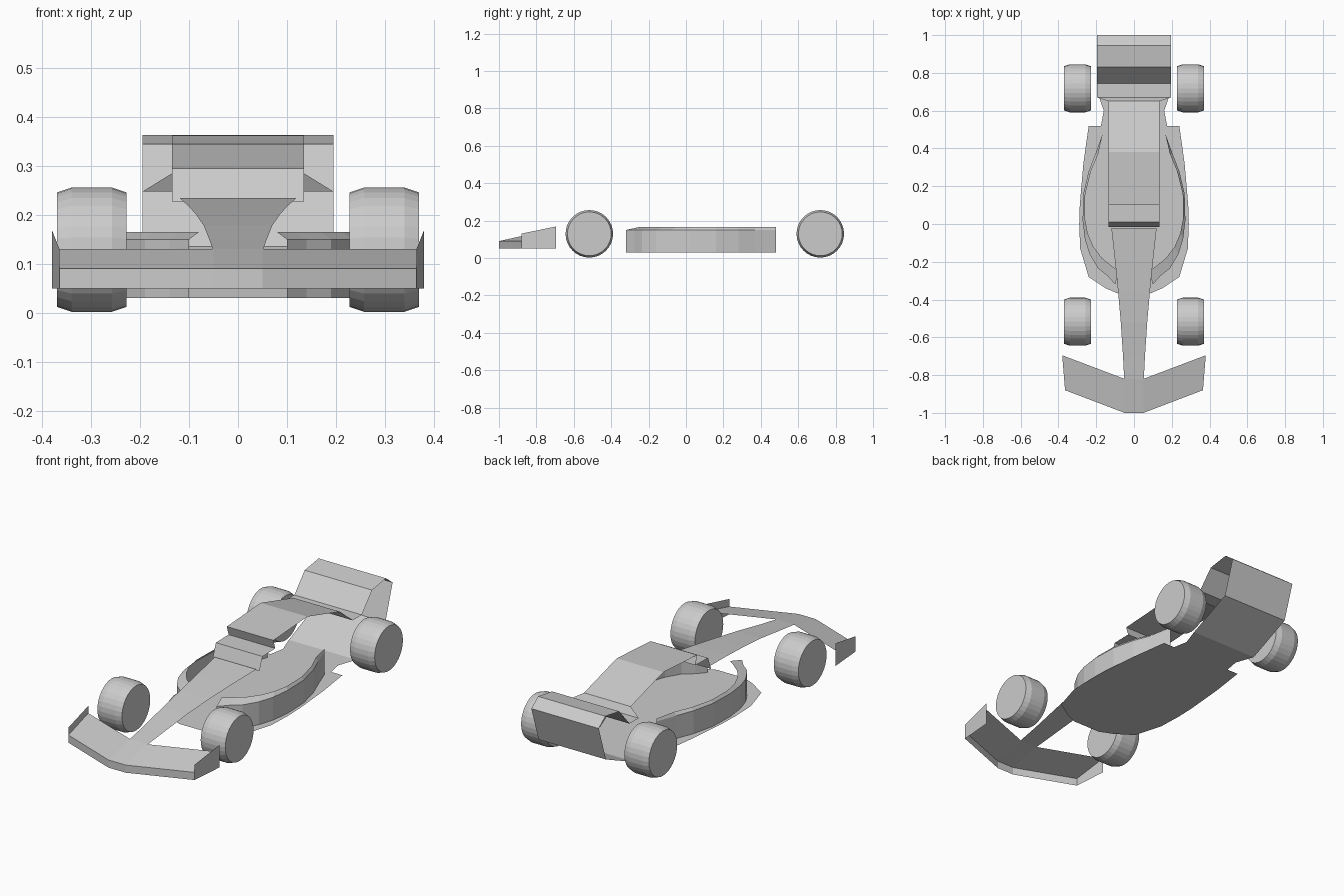
import bpy, bmesh, math

if "Cube" in bpy.data.objects:
    bpy.data.objects.remove(bpy.data.objects["Cube"])

paint = bpy.data.materials.new("light_grey")
paint.diffuse_color = (0.6, 0.6, 0.6, 1)
paint.use_nodes = True
paint.node_tree.nodes["Principled BSDF"].inputs["Base Color"].default_value = paint.diffuse_color


def build(name, verts, faces):
    mesh = bpy.data.meshes.new(name)
    mesh.from_pydata(verts, [], faces)
    mesh.materials.append(paint)
    obj = bpy.data.objects.new(name, mesh)
    bpy.context.collection.objects.link(obj)
    return obj


def ribbon(name, rows, flip=False):
    """Sheet spanning x from rows of (y, z, half width)."""
    verts = [(s * w, y, z) for y, z, w in rows for s in (-1, 1)]
    faces = [(2 * i, 2 * i + 1, 2 * i + 3, 2 * i + 2) for i in range(len(rows) - 1)]
    if flip:
        faces = [f[::-1] for f in faces]
    return build(name, verts, faces)


def strip(name, lines):
    """Sheet joining point lines of equal length, on one side of the car."""
    n = len(lines[0])
    faces = [(r * n + i, r * n + i + 1, (r + 1) * n + i + 1, (r + 1) * n + i)
             for r in range(len(lines) - 1) for i in range(n - 1)]
    return build(name, [p for line in lines for p in line], faces)


# Nose, cockpit step and engine deck, running on into the rear wing
ribbon("nose", [
    (-0.82, 0.13, 0.052), (-0.70, 0.148, 0.058), (-0.52, 0.178, 0.07),
    (-0.35, 0.20, 0.085), (-0.20, 0.217, 0.10), (-0.02, 0.235, 0.12)])
ribbon("cockpit_step", [
    (-0.015, 0.228, 0.135), (0.01, 0.295, 0.135), (0.115, 0.297, 0.135),
    (0.10, 0.345, 0.135)])
ribbon("engine_deck", [
    (0.10, 0.345, 0.135), (0.38, 0.362, 0.135), (0.65, 0.285, 0.135),
    (0.67, 0.248, 0.195)])
ribbon("rear_wing", [
    (0.67, 0.248, 0.195), (0.745, 0.248, 0.195), (0.83, 0.345, 0.195),
    (0.945, 0.363, 0.195), (1.0, 0.32, 0.195), (0.94, 0.135, 0.195)])

# Rear diffuser rising to the wing
ribbon("diffuser", [
    (0.52, 0.03, 0.175), (0.60, 0.03, 0.16), (0.70, 0.03, 0.195),
    (0.94, 0.135, 0.195)])

# Flat floor
ribbon("floor", [
    (-0.37, 0.03, 0.08), (-0.34, 0.03, 0.15), (-0.28, 0.03, 0.24),
    (-0.13, 0.03, 0.285), (0.0, 0.03, 0.29), (0.10, 0.03, 0.287),
    (0.32, 0.03, 0.268), (0.52, 0.03, 0.24)])

# Side pod plan curves: outer wall line and inner lip line
outer = [(0.10, -0.32), (0.14, -0.275), (0.19, -0.235), (0.235, -0.16), (0.26, -0.08),
         (0.272, 0.02), (0.268, 0.16), (0.24, 0.28), (0.205, 0.37), (0.165, 0.48)]
inner = [(0.08, -0.25), (0.115, -0.225), (0.17, -0.18), (0.215, -0.12), (0.245, -0.05),
         (0.26, 0.03), (0.258, 0.16), (0.228, 0.28), (0.19, 0.37), (0.165, 0.48)]

for s, side in ((-1, "left"), (1, "right")):
    order = 1 if s > 0 else -1
    strip("side_pod_" + side, [
        [(s * x, y, 0.03) for x, y in outer][::order],
        [(s * x, y, 0.15) for x, y in outer][::order],
        [(s * x, y, 0.165) for x, y in inner][::order]])
    # Swept front wing half with front fascia
    strip("front_wing_" + side, [
        [(0, -1, 0.05), (s * 0.05, -1, 0.05), (s * 0.365, -0.88, 0.05)][::order],
        [(0, -1, 0.09), (s * 0.05, -1, 0.09), (s * 0.365, -0.88, 0.09)][::order],
        [(0, -0.82, 0.13), (s * 0.05, -0.82, 0.13), (s * 0.38, -0.695, 0.13)][::order]])
    # Upright plate at the wing tip
    strip("wing_endplate_" + side, [
        [(s * 0.365, -0.88, 0.05), (s * 0.38, -0.695, 0.05)][::order],
        [(s * 0.365, -0.88, 0.13), (s * 0.38, -0.695, 0.168)][::order]])

# Wheels: chamfered cylinders
SIDES = 32
profile = [(0.228, 0.117), (0.258, 0.127), (0.340, 0.127), (0.370, 0.117)]
for y, where in ((-0.517, "front"), (0.718, "rear")):
    for s, side in ((-1, "left"), (1, "right")):
        bm = bmesh.new()
        rings = [[bm.verts.new((s * x,
                                y + r * math.cos(2 * math.pi * k / SIDES),
                                0.129 + r * math.sin(2 * math.pi * k / SIDES)))
                  for k in range(SIDES)] for x, r in profile]
        for a, b in zip(rings, rings[1:]):
            for k in range(SIDES):
                j = (k + 1) % SIDES
                bm.faces.new((a[k], a[j], b[j], b[k]))
        bm.faces.new(rings[0])
        bm.faces.new(rings[-1])
        bmesh.ops.recalc_face_normals(bm, faces=bm.faces)
        wheel = build(where + "_wheel_" + side, [], [])
        bm.to_mesh(wheel.data)
        bm.free()
